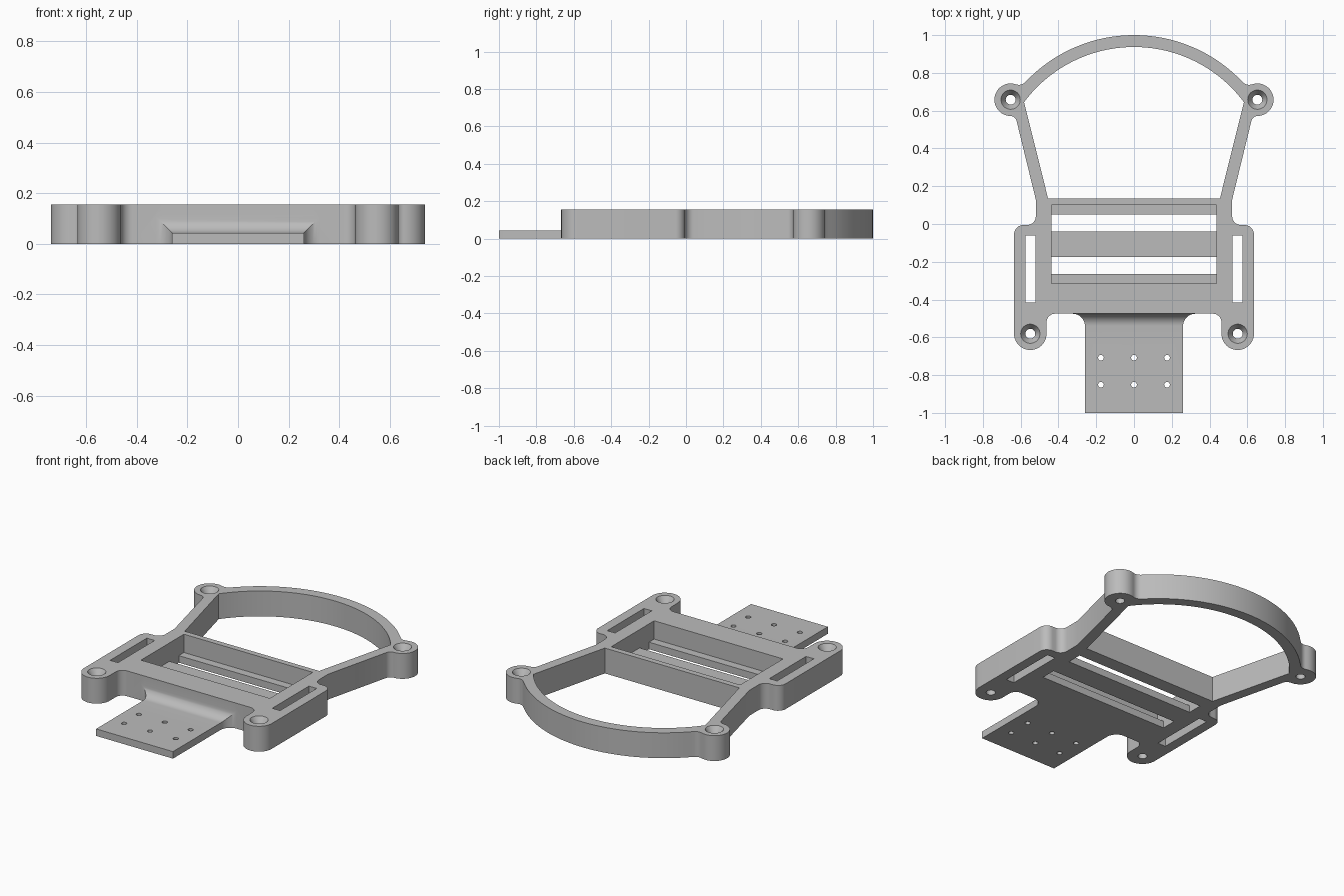
import bpy, bmesh
from math import sin, cos, tan, pi, radians, sqrt
from mathutils import Vector

cube = bpy.data.objects.get("Cube")
if cube:
    bpy.data.objects.remove(cube, do_unlink=True)

HEIGHT = 0.155     # frame height
FLOOR = 0.043      # thickness of the tongue and recess floor
BOSS_TOP = (0.653, 0.658)
BOSS_LOW = (0.549, -0.581)
BOSS_R = 0.086
ARCH_Y = 0.211     # centre of the arch circles

grey = bpy.data.materials.new("plain grey")
grey.use_nodes = True
grey.diffuse_color = (0.5, 0.5, 0.5, 1)
grey.node_tree.nodes["Principled BSDF"].inputs["Base Color"].default_value = (0.5, 0.5, 0.5, 1)


def make_object(name, bm):
    bmesh.ops.recalc_face_normals(bm, faces=bm.faces)
    mesh = bpy.data.meshes.new(name)
    bm.to_mesh(mesh)
    bm.free()
    mesh.materials.append(grey)
    obj = bpy.data.objects.new(name, mesh)
    bpy.context.scene.collection.objects.link(obj)
    return obj


def loft(name, sections):
    """Skin equal-length rings of points and cap both ends."""
    bm = bmesh.new()
    rings = [[bm.verts.new(p) for p in s] for s in sections]
    n = len(rings[0])
    for a, b in zip(rings, rings[1:]):
        for i in range(n):
            j = (i + 1) % n
            bm.faces.new((a[i], a[j], b[j], b[i]))
    bm.faces.new(rings[0][::-1])
    bm.faces.new(rings[-1])
    return make_object(name, bm)


def prism(name, outline, z0, z1):
    return loft(name, [[(x, y, z) for x, y in outline] for z in (z0, z1)])


def box(name, x0, x1, y0, y1, z0=-0.1, z1=0.3):
    return prism(name, [(x0, y0), (x1, y0), (x1, y1), (x0, y1)], z0, z1)


def arc(cx, cy, r, start, end, steps):
    angles = [radians(start + (end - start) * i / steps) for i in range(steps + 1)]
    return [(cx + r * cos(a), cy + r * sin(a)) for a in angles]


def revolve(name, centre, profile, steps=32):
    """Stack of circles given as (radius, z)."""
    ring = arc(0, 0, 1, 0, 360, steps)[:-1]
    return loft(name, [[(centre[0] + r * x, centre[1] + r * y, z) for x, y in ring]
                       for r, z in profile])


def rounded(points, steps=8):
    """Open path in which points with a third value get that fillet radius."""
    out = []
    for i, p in enumerate(points):
        if len(p) == 2:
            out.append(p)
            continue
        c = Vector(p[:2])
        u = (Vector(points[i - 1][:2]) - c).normalized()
        v = (Vector(points[i + 1][:2]) - c).normalized()
        half = u.angle(v) / 2
        centre = c + (u + v).normalized() * (p[2] / sin(half))
        a = c + u * (p[2] / tan(half)) - centre
        b = c + v * (p[2] / tan(half)) - centre
        for k in range(steps + 1):
            d = a.lerp(b, k / steps).normalized() * p[2]
            out.append(tuple(centre + d))
    return out


def mirrored(half):
    return half + [(-x, y) for x, y in reversed(half) if abs(x) > 1e-5]


def combine(target, tool, operation):
    mod = target.modifiers.new(operation.lower(), "BOOLEAN")
    mod.operation, mod.solver, mod.object = operation, "EXACT", tool
    tool.hide_render = True
    with bpy.context.temp_override(object=target, active_object=target):
        bpy.ops.object.modifier_apply(modifier=mod.name)
    bpy.data.objects.remove(tool, do_unlink=True)


# Frame outline: lower bosses, side blocks, legs, upper bosses and arch
low_y = BOSS_LOW[1] - BOSS_R
half = [(0.30, -0.475), (0.463, -0.475, 0.045), (0.463, low_y, 0.0855),
        (0.635, low_y, 0.0855), (0.635, -0.005, 0.05), (0.52, -0.005, 0.045),
        (0.52, 0.13), (0.628, 0.572, 0.035)]
half += arc(*BOSS_TOP, BOSS_R, -90, 105, 24)
half += [(0.597, 0.732, 0.045)]
half += arc(0, ARCH_Y, 0.789, 44.3, 90, 24)
frame = prism("mounting_frame", mirrored(rounded(half)), 0, HEIGHT)

# Tongue with a cove that flares upward and sideways into the frame
R = 0.065
FACE = -0.475
stations = [(-1.0, 0)]
for k in range(11):
    a = pi / 2 * k / 10
    stations.append((FACE - R * (1 - sin(a)), R * (1 - cos(a))))
stations.append((FACE + 0.03, R))
tongue = loft("tongue", [[(-0.26 - f, y, 0), (0.26 + f, y, 0),
                          (0.26 + f, y, FLOOR + f), (-0.26 - f, y, FLOOR + f)]
                         for y, f in stations])
combine(frame, tongue, "UNION")

# Large opening under the arch
opening = [(0.455, 0.135)] + arc(0, ARCH_Y, 0.726, 36.7, 90, 28)
cutters = [prism("arch_opening", mirrored(opening), -0.1, 0.3)]

# Recess, with two slots leaving a centre bar and two ledges
cutters += [box("recess", -0.436, 0.436, -0.315, 0.10, FLOOR),
            box("back_slot", -0.436, 0.436, -0.04, 0.05),
            box("front_slot", -0.436, 0.436, -0.265, -0.174)]

# Strap slots and countersunk screw holes on both sides
for s in (-1, 1):
    x0, x1 = sorted((s * 0.522, s * 0.575))
    cutters.append(box("strap_slot", x0, x1, -0.415, -0.06))
    for x, y in (BOSS_TOP, BOSS_LOW):
        cutters.append(revolve("screw_hole", (s * x, y),
                               [(0.026, -0.1), (0.026, HEIGHT - 0.04),
                                (0.051, HEIGHT), (0.051, 0.3)]))

# Six small holes in the tongue
for x in (-0.175, 0, 0.175):
    for y in (-0.708, -0.851):
        cutters.append(revolve("tongue_hole", (x, y), [(0.015, -0.1), (0.015, 0.1)], 20))

for tool in cutters:
    combine(frame, tool, "DIFFERENCE")

# Smooth the curved walls, keep the edges crisp
bpy.ops.object.select_all(action="DESELECT")
frame.select_set(True)
bpy.context.view_layer.objects.active = frame
bpy.ops.object.shade_smooth_by_angle(angle=radians(30))
